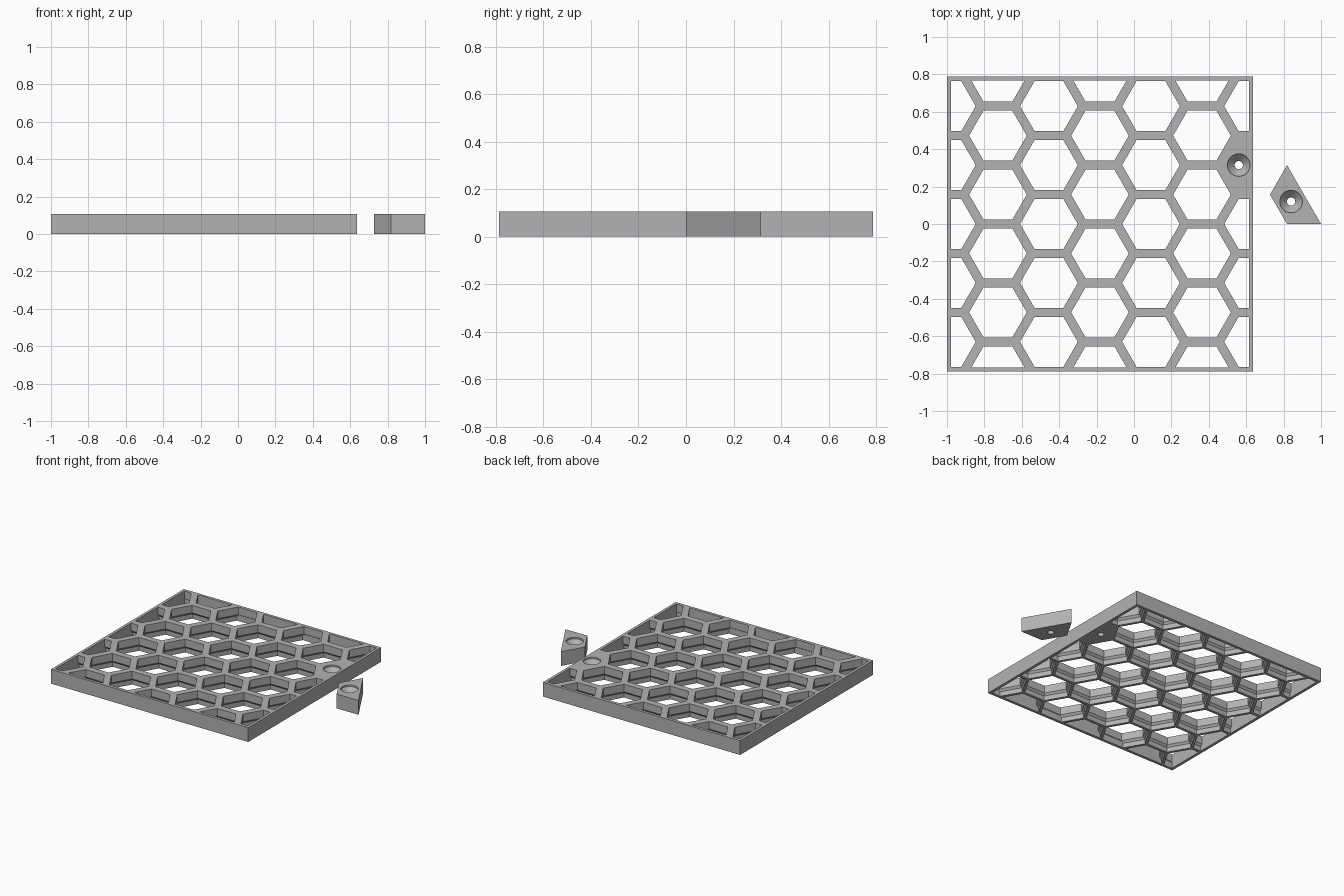
import bpy, bmesh, math
from mathutils import Vector

cube = bpy.data.objects.get("Cube")
if cube:
    bpy.data.objects.remove(cube)

PITCH = 0.315                    # across flats of one cell
COL = PITCH * math.sqrt(3) / 2   # column spacing
HEIGHT = 0.107
CX = -0.182                      # centre of the panel
HALF_X, HALF_Y = 3 * COL, 2.5 * PITCH
RIM = 0.021

grey = bpy.data.materials.new("plain grey")
grey.use_nodes = True
grey.diffuse_color = (0.45, 0.45, 0.45, 1)
grey.node_tree.nodes["Principled BSDF"].inputs["Base Color"].default_value = (0.45, 0.45, 0.45, 1)


def make_object(name, bm):
    bmesh.ops.recalc_face_normals(bm, faces=bm.faces)
    mesh = bpy.data.meshes.new(name)
    bm.to_mesh(mesh)
    bm.free()
    mesh.materials.append(grey)
    obj = bpy.data.objects.new(name, mesh)
    bpy.context.collection.objects.link(obj)
    return obj


def loft(bm, x, y, profile, sides):
    """Stack of regular rings, given as (radius, z), capped at both ends."""
    rings = [[bm.verts.new((x + r * math.cos(2 * math.pi * i / sides),
                            y + r * math.sin(2 * math.pi * i / sides), z))
              for i in range(sides)] for r, z in profile]
    for a, b in zip(rings, rings[1:]):
        for i in range(sides):
            j = (i + 1) % sides
            bm.faces.new((a[i], a[j], b[j], b[i]))
    bm.faces.new(rings[0][::-1])
    bm.faces.new(rings[-1])


def trim(bm, point, normal):
    """Cut away everything in front of a plane and close the cut."""
    geom = bm.verts[:] + bm.edges[:] + bm.faces[:]
    bmesh.ops.bisect_plane(bm, geom=geom, plane_co=point, plane_no=normal, clear_outer=True)
    bmesh.ops.holes_fill(bm, edges=[e for e in bm.edges if e.is_boundary])


def subtract(target, cutter):
    mod = target.modifiers.new("cut", "BOOLEAN")
    mod.object = cutter
    mod.operation = "DIFFERENCE"
    mod.solver = "EXACT"
    cutter.hide_render = True
    bpy.context.view_layer.objects.active = target
    bpy.ops.object.modifier_apply(modifier=mod.name)
    bpy.data.objects.remove(cutter)


def drill(target, x, y):
    """Countersunk screw hole."""
    bm = bmesh.new()
    loft(bm, x, y, [(0.022, -0.02), (0.022, 0.055), (0.06, 0.095), (0.06, HEIGHT + 0.02)], 40)
    subtract(target, make_object("screw_cutter", bm))


# Panel blank
bm = bmesh.new()
bmesh.ops.create_cube(bm, size=1)
bmesh.ops.scale(bm, vec=(2 * HALF_X, 2 * HALF_Y, HEIGHT), verts=bm.verts)
bmesh.ops.translate(bm, vec=(CX, 0, HEIGHT / 2), verts=bm.verts)
panel = make_object("honeycomb_panel", bm)

# Honeycomb cells: narrow lip above, wider recess below
to_corner = 2 / math.sqrt(3)
lip, recess = 0.1335 * to_corner, 0.147 * to_corner
profile = [(recess, -0.02), (recess, 0.035), (lip, 0.05), (lip, HEIGHT + 0.02)]
bm = bmesh.new()
for col in range(-3, 4):
    for row in range(-3, 4):
        x = CX + col * COL
        y = row * PITCH + (0 if col % 2 else PITCH / 2)
        if abs(y) > HALF_Y + 0.01 or (col == 3 and row == 1):
            continue
        loft(bm, x, y, profile, 6)
for sx, sy in ((1, 0), (-1, 0), (0, 1), (0, -1)):
    trim(bm, Vector((CX + sx * (HALF_X - RIM), sy * (HALF_Y - RIM), 0)), Vector((sx, sy, 0)))
subtract(panel, make_object("cell_cutter", bm))
drill(panel, 0.56, PITCH)

# Loose half-cell mounting block
bx, by = 0.909, PITCH / 2
bm = bmesh.new()
loft(bm, bx, by, [(PITCH / math.sqrt(3), 0), (PITCH / math.sqrt(3), HEIGHT)], 6)
trim(bm, Vector((bx, by, 0)), Vector((math.cos(math.pi / 6), 0.5, 0)))
block = make_object("mounting_block", bm)
drill(block, 0.84, 0.12)
